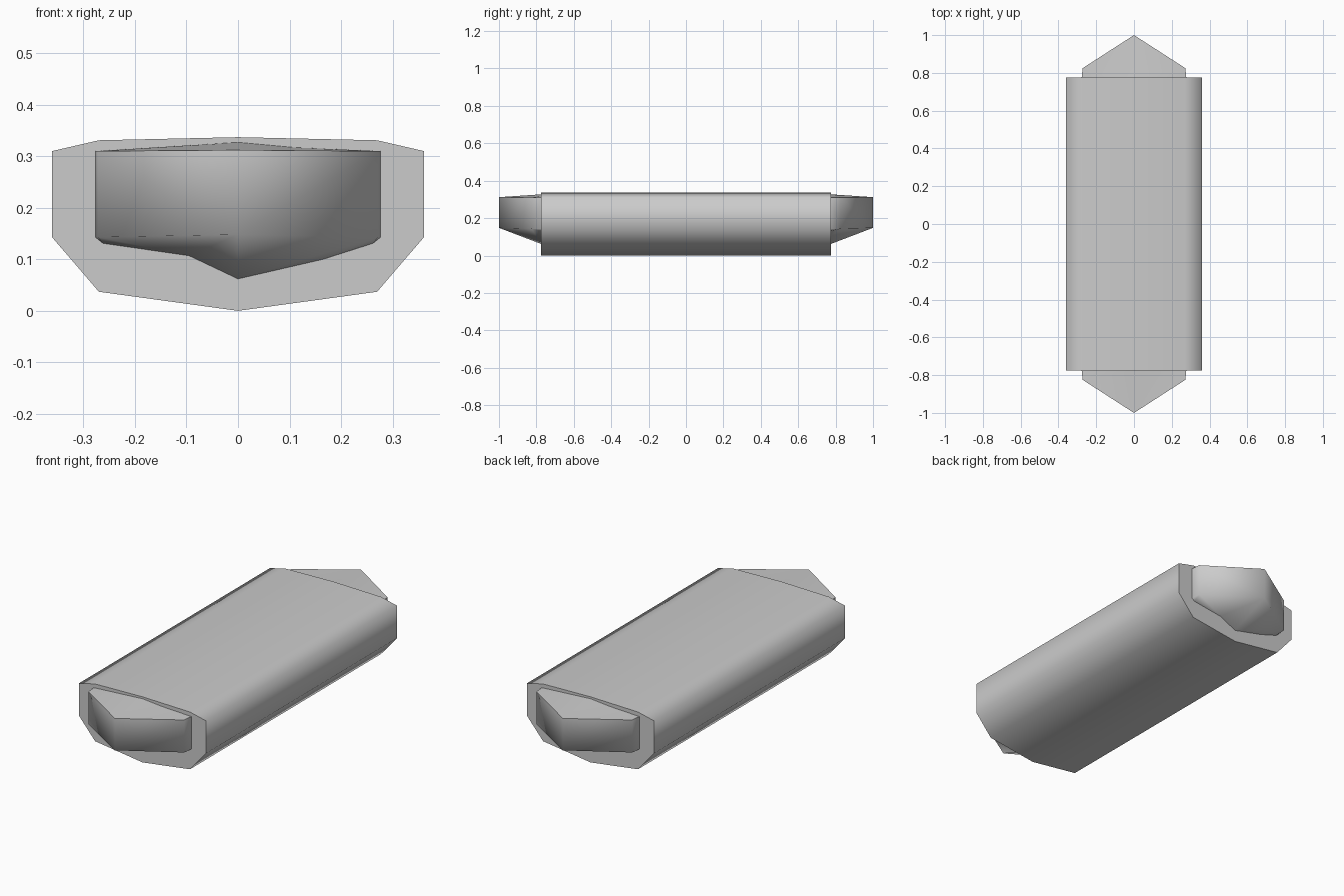
import bpy, math

if "Cube" in bpy.data.objects:
    bpy.data.objects.remove(bpy.data.objects["Cube"])


def make_object(name, verts, faces, angle):
    mesh = bpy.data.meshes.new(name)
    mesh.from_pydata(verts, [], faces)
    mesh.update()
    obj = bpy.data.objects.new(name, mesh)
    bpy.context.collection.objects.link(obj)
    bpy.ops.object.select_all(action='DESELECT')
    bpy.context.view_layer.objects.active = obj
    obj.select_set(True)
    bpy.ops.object.mode_set(mode='EDIT')
    bpy.ops.mesh.select_all(action='SELECT')
    bpy.ops.mesh.normals_make_consistent(inside=False)
    bpy.ops.object.mode_set(mode='OBJECT')
    bpy.ops.object.shade_smooth_by_angle(angle=math.radians(angle))
    return obj


END = 0.775

# Main body: mirrored half profile swept along y
half = [(0.27, 0.037), (0.361, 0.143), (0.361, 0.31), (0.27, 0.331)]
profile = [(0, 0)] + half + [(0, 0.337)] + [(-x, z) for x, z in reversed(half)]
n = len(profile)
verts = [(x, y, z) for y in (-END, END) for x, z in profile]
faces = [(i, (i + 1) % n, n + (i + 1) % n, n + i) for i in range(n)]
faces += [tuple(reversed(range(n))), tuple(range(n, 2 * n))]
make_object("body", verts, faces, 80)

# Wedge nose: uneven root outline on the body's end face, shoulders and upright tip edge
root = [(-0.277, 0.31), (-0.277, 0.143), (-0.262, 0.131), (-0.095, 0.107),
        (0, 0.062), (0.165, 0.1), (0.262, 0.131), (0.277, 0.143),
        (0.277, 0.31), (0.11, 0.317), (0, 0.327)]
nose_verts = [(x, -END, z) for x, z in root]
nose_verts += [(-0.272, -0.825, 0.31), (-0.272, -0.825, 0.143),   # left shoulder 11, 12
               (0.272, -0.825, 0.31), (0.272, -0.825, 0.143),     # right shoulder 13, 14
               (0, -1, 0.312), (0, -1, 0.148)]                    # tip 15, 16
nose_faces = [
    (0, 1, 12, 11), (11, 12, 16, 15),                             # left side
    (8, 13, 14, 7), (13, 15, 16, 14),                             # right side
    (1, 2, 12), (2, 3, 12), (3, 16, 12), (3, 4, 16),              # underside left
    (4, 14, 16), (4, 5, 14), (5, 6, 14), (6, 7, 14),              # underside right
    (0, 11, 10), (11, 15, 10), (10, 15, 9), (9, 15, 13), (9, 13, 8)]  # top

# Same nose at both ends, the rear one turned half a circle
for name, s in (("front_nose", 1), ("rear_nose", -1)):
    make_object(name, [(s * x, s * y, z) for x, y, z in nose_verts], nose_faces, 75)
